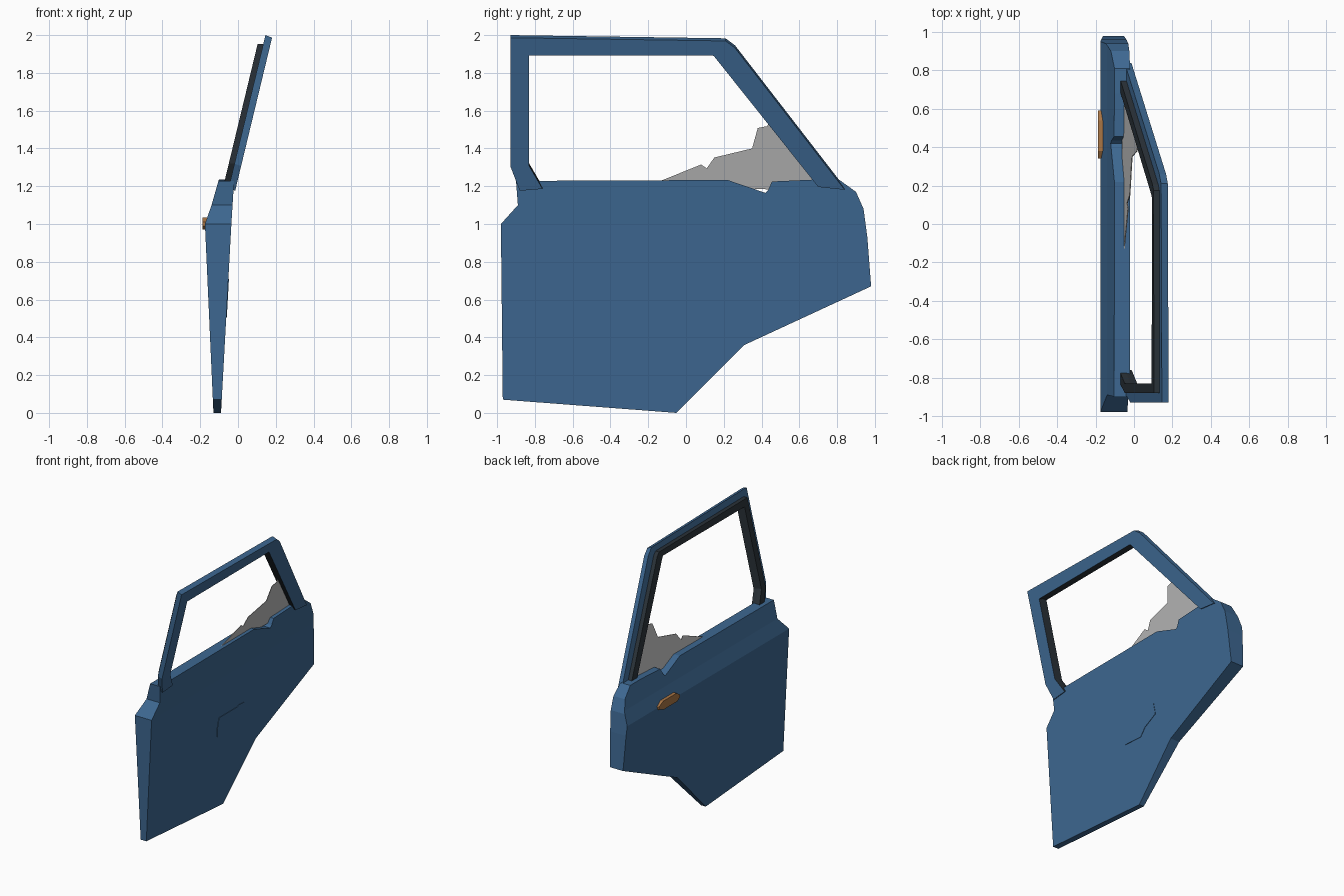
import bpy, bmesh

if "Cube" in bpy.data.objects:
    bpy.data.objects.remove(bpy.data.objects["Cube"])

def mat(name, col):
    m = bpy.data.materials.new(name)
    m.diffuse_color = (*col, 1)
    m.use_nodes = True
    m.node_tree.nodes["Principled BSDF"].inputs["Base Color"].default_value = m.diffuse_color
    return m

BLUE = mat("blue_paint", (0.047, 0.138, 0.285))
DARK = mat("dark_rubber", (0.022, 0.030, 0.038))
GLASS = mat("grey_glass", (0.50, 0.50, 0.50))
TAN = mat("tan_handle", (0.40, 0.18, 0.06))

def finish(name, bm, *mats):
    bmesh.ops.recalc_face_normals(bm, faces=bm.faces)
    me = bpy.data.meshes.new(name)
    bm.to_mesh(me)
    bm.free()
    for m in mats:
        me.materials.append(m)
    ob = bpy.data.objects.new(name, me)
    bpy.context.collection.objects.link(ob)
    return ob

def lerp_table(z, table):
    for (z0, x0), (z1, x1) in zip(table, table[1:]):
        if z <= z1 + 1e-6:
            return x0 + (x1 - x0) * (z - z0) / (z1 - z0)
    return table[-1][1]

# cross-section of the door: x of each skin by height
def outer_x(z):
    return lerp_table(z, [(0, -.13), (1.0, -.175), (1.1, -.14), (1.24, -.10)])

def inner_x(z):
    return lerp_table(z, [(0, -.09), (1.0, -.035), (1.24, -.02)])

def frame_x(z):  # outer face of the leaning window frame
    return -.05 + .241 * (z - 1.19)

def prism(name, pts, left, right, material, cuts=()):
    """Side profile (y, z) filled between two x functions."""
    bm = bmesh.new()
    a = [bm.verts.new((-1, y, z)) for y, z in pts]
    b = [bm.verts.new((1, y, z)) for y, z in pts]
    n = len(pts)
    bm.faces.new(a)
    bm.faces.new(b[::-1])
    for i in range(n):
        j = (i + 1) % n
        bm.faces.new((a[i], b[i], b[j], a[j]))
    for z in cuts:
        bmesh.ops.bisect_plane(bm, geom=bm.verts[:] + bm.edges[:] + bm.faces[:],
                               dist=1e-5, plane_co=(0, 0, z), plane_no=(0, 0, 1))
    for v in bm.verts:
        v.co.x = left(v.co.z) if v.co.x < 0 else right(v.co.z)
    return finish(name, bm, material)

# door body
body = [(-.97, .07), (-.05, 0), (.31, .36), (.98, .67), (.96, .93), (.94, 1.08),
        (.90, 1.17), (.81, 1.235), (.68, 1.235), (.455, 1.225), (.435, 1.18),
        (.42, 1.165), (.22, 1.233), (-.90, 1.228), (-.89, 1.10), (-.98, 1.0)]
prism("door_body", body, outer_x, inner_x, BLUE, cuts=(1.0, 1.1))

# inner pull panel, a thin plate
pull = [(-.165, .515), (-.17, .62), (-.155, .70), (.06, .70), (.08, .71), (.15, .705),
        (.165, .615), (.05, .56), (0, .505)]
prism("inner_pull_panel", pull, lambda z: inner_x(z) - .003,
      lambda z: inner_x(z) + .003, BLUE)

# outside handle
grip = [(.34, .99), (.37, .97), (.53, .97), (.59, .99), (.59, 1.01), (.54, 1.035),
        (.38, 1.035), (.34, 1.01)]
prism("outside_handle", grip, lambda z: -.187, lambda z: -.14, TAN)

# window frame and its seal: open arches between paired outlines
outline = [(-.88, 1.19), (-.93, 1.32), (-.93, 2.0), (.21, 1.983), (.26, 1.945), (.84, 1.195)]
opening = [(-.76, 1.20), (-.83, 1.32), (-.83, 1.905), (.14, 1.907), (.15, 1.90), (.70, 1.21)]

def arch(name, out, inn, t0, t1, *mats):
    bm = bmesh.new()
    rings = []
    for (y0, z0), (y1, z1) in zip(out, inn):
        ring = []
        for y, z, t in ((y0, z0, t0), (y0, z0, t1), (y1, z1, t1), (y1, z1, t0)):
            ring.append(bm.verts.new((frame_x(z) + t, y, z - .4 * max(t, 0))))
        rings.append(ring)
    for a, b in zip(rings, rings[1:]):
        for k in range(4):
            f = bm.faces.new((a[k], a[(k + 1) % 4], b[(k + 1) % 4], b[k]))
            if k == 2:  # faces lining the opening
                f.material_index = len(mats) - 1
    bm.faces.new(rings[0])
    bm.faces.new(rings[-1])
    return finish(name, bm, *mats)

arch("window_frame", outline, opening, 0, .035, BLUE, DARK)
mid = [((a + c) / 2, (b + d) / 2) for (a, b), (c, d) in zip(outline, opening)]
arch("window_seal", mid, opening, -.03, 0, DARK)

# broken glass shard
shard = [(-.13, 1.23), (.08, 1.315), (.11, 1.295), (.15, 1.352), (.35, 1.40), (.38, 1.508),
         (.43, 1.518), (.45, 1.57), (.72, 1.22), (.70, 1.18), (.35, 1.185)]
prism("broken_glass", shard, lambda z: frame_x(z) - .012,
      lambda z: frame_x(z) - .008, GLASS)
